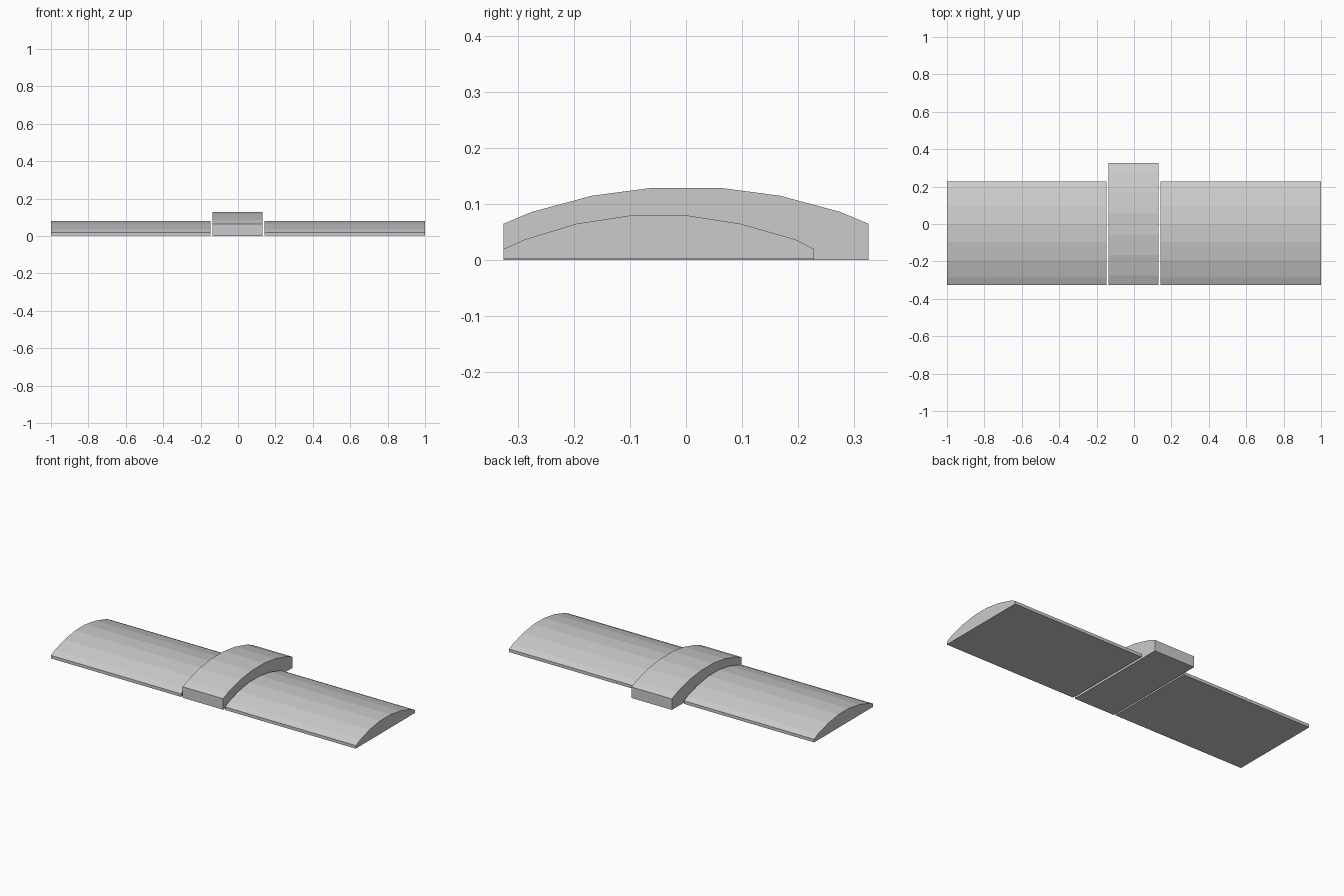
import bpy, bmesh

if "Cube" in bpy.data.objects:
    bpy.data.objects.remove(bpy.data.objects["Cube"])


def extrude_profile(name, profile, x0, x1):
    """Solid prism: a (y, z) outline swept from x0 to x1."""
    bm = bmesh.new()
    face = bm.faces.new([bm.verts.new((x0, y, z)) for y, z in profile])
    result = bmesh.ops.extrude_face_region(bm, geom=[face])
    moved = [v for v in result["geom"] if isinstance(v, bmesh.types.BMVert)]
    bmesh.ops.translate(bm, verts=moved, vec=(x1 - x0, 0, 0))
    bmesh.ops.recalc_face_normals(bm, faces=bm.faces)
    mesh = bpy.data.meshes.new(name)
    bm.to_mesh(mesh)
    bm.free()
    obj = bpy.data.objects.new(name, mesh)
    bpy.context.collection.objects.link(obj)
    return obj


# Low curved side panels, with a shorter back end
panel = [(-0.325, 0.002), (-0.325, 0.02), (-0.287, 0.037), (-0.195, 0.065),
         (-0.097, 0.08), (0.0, 0.08), (0.097, 0.065), (0.195, 0.037),
         (0.228, 0.02), (0.228, 0.002)]
extrude_profile("left_panel", panel, -1.0, -0.147)
extrude_profile("right_panel", panel, 0.142, 1.0)

# Taller symmetric arched block in the middle
half = [(0.06, 0.129), (0.167, 0.115), (0.275, 0.086), (0.325, 0.065), (0.325, 0.0)]
arch = [(-y, z) for y, z in reversed(half)] + half
extrude_profile("center_arch", arch, -0.135, 0.13)
